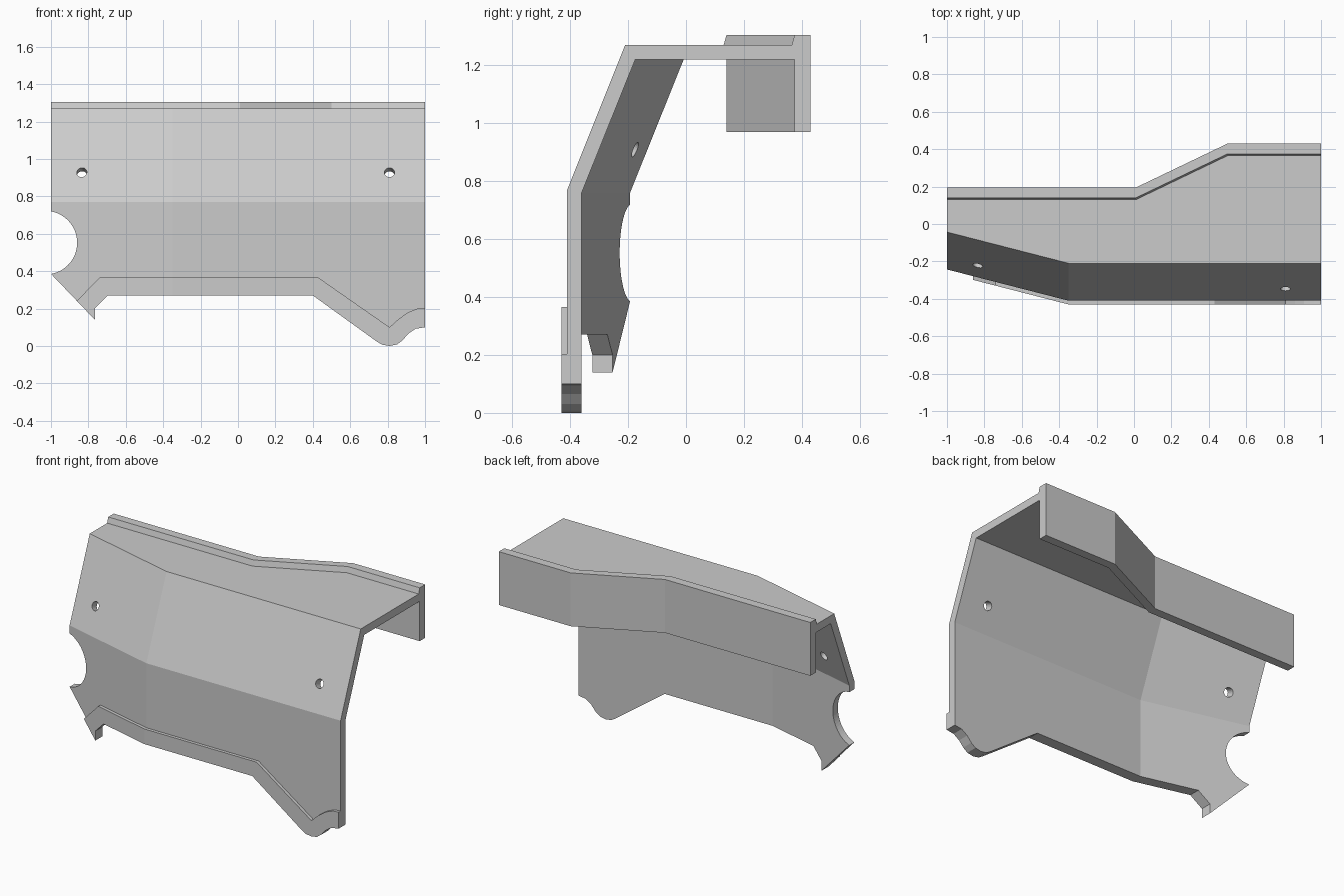
import bpy, bmesh
from math import cos, sin, pi
from mathutils import Vector

cube = bpy.data.objects.get("Cube")
if cube:
    bpy.data.objects.remove(cube, do_unlink=True)

grey = bpy.data.materials.new("plain_grey")
grey.use_nodes = True
colour = (0.6, 0.6, 0.6, 1)
grey.diffuse_color = colour
grey.node_tree.nodes["Principled BSDF"].inputs["Base Color"].default_value = colour


def loft(name, rings):
    """Closed solid through a list of rings with equal point counts."""
    bm = bmesh.new()
    rows = [[bm.verts.new(p) for p in ring] for ring in rings]
    for a, b in zip(rows, rows[1:]):
        for i in range(len(a)):
            j = (i + 1) % len(a)
            bm.faces.new((a[i], a[j], b[j], b[i]))
    bm.faces.new(rows[0])
    bm.faces.new(rows[-1])
    bmesh.ops.recalc_face_normals(bm, faces=bm.faces)
    mesh = bpy.data.meshes.new(name)
    bm.to_mesh(mesh)
    bm.free()
    mesh.materials.append(grey)
    obj = bpy.data.objects.new(name, mesh)
    bpy.context.collection.objects.link(obj)
    return obj


def bend(x, y):
    """Front wall sweeps back towards the right end; rear flange steps forward."""
    if y < 0.1:
        return y + 0.167 * max(0, (-0.35 - x) / 0.65)
    return y - 0.235 * min(1, max(0, (0.5 - x) / 0.49))


def sweep(name, section):
    return loft(name, [[(x, bend(x, y), z) for y, z in section]
                       for x in (-1, -0.35, 0.01, 0.5, 1)])


def prism(outline):
    return loft("cutter", [[(x, y, z) for x, z in outline] for y in (-0.8, 0.8)])


def cut(obj, cutter, operation="DIFFERENCE"):
    cutter.hide_render = True
    mod = obj.modifiers.new("cut", "BOOLEAN")
    mod.operation, mod.object, mod.solver = operation, cutter, "EXACT"
    bpy.context.view_layer.objects.active = obj
    bpy.ops.object.modifier_apply(modifier=mod.name)
    bpy.data.objects.remove(cutter, do_unlink=True)


def circle(n, r):
    return [(r * cos(2 * pi * i / n), r * sin(2 * pi * i / n)) for i in range(n)]


# Lower edge of the front wall, and the upper edge of its raised border
lower_edge = [(-0.765, 0.14), (-0.765, 0.2), (-0.695, 0.27), (0.4, 0.27),
              (0.74, 0.025), (0.77, 0.007), (0.81, 0), (0.85, 0.008),
              (0.88, 0.03), (0.91, 0.065), (0.95, 0.092), (1.1, 0.115)]
border_top = [(-0.862, 0.241), (-0.74, 0.365), (0.43, 0.365), (0.81, 0.1),
              (0.86, 0.145), (0.91, 0.18), (0.96, 0.2), (1.1, 0.212)]

# Bent sheet: front wall, slope, top, upturned rim and rear flange
shell = sweep("bent_cover", [
    (-0.41, -0.05), (-0.41, 0.77), (-0.21, 1.27), (0.365, 1.27), (0.375, 1.305),
    (0.43, 1.305), (0.43, 0.97), (0.375, 0.97), (0.375, 1.22), (-0.175, 1.22),
    (-0.36, 0.76), (-0.36, -0.05)])
cut(shell, prism([(-1.1, 0.49)] + lower_edge + [(1.1, -0.3), (-1.1, -0.3)]))

# Round notch in the end edge
cut(shell, prism([(-1.03 + x, 0.552 + z) for x, z in circle(64, 0.17)]))

# Bolt holes square to the slope
normal = Vector((0, -0.93, 0.37))
across = Vector((0, 0.37, 0.93))
for x in (-0.835, 0.81):
    centre = Vector((x, bend(x, -0.346), 0.927))
    cut(shell, loft("cutter", [
        [centre + normal * d + across * v + Vector((u, 0, 0)) for u, v in circle(24, 0.027)]
        for d in (-0.12, 0.12)]))

# Raised border along the lower edge
border = sweep("lower_border", [(-0.43, -0.05), (-0.43, 0.5), (-0.41, 0.5), (-0.41, -0.05)])
cut(border, prism(border_top + lower_edge[::-1]), "INTERSECT")
